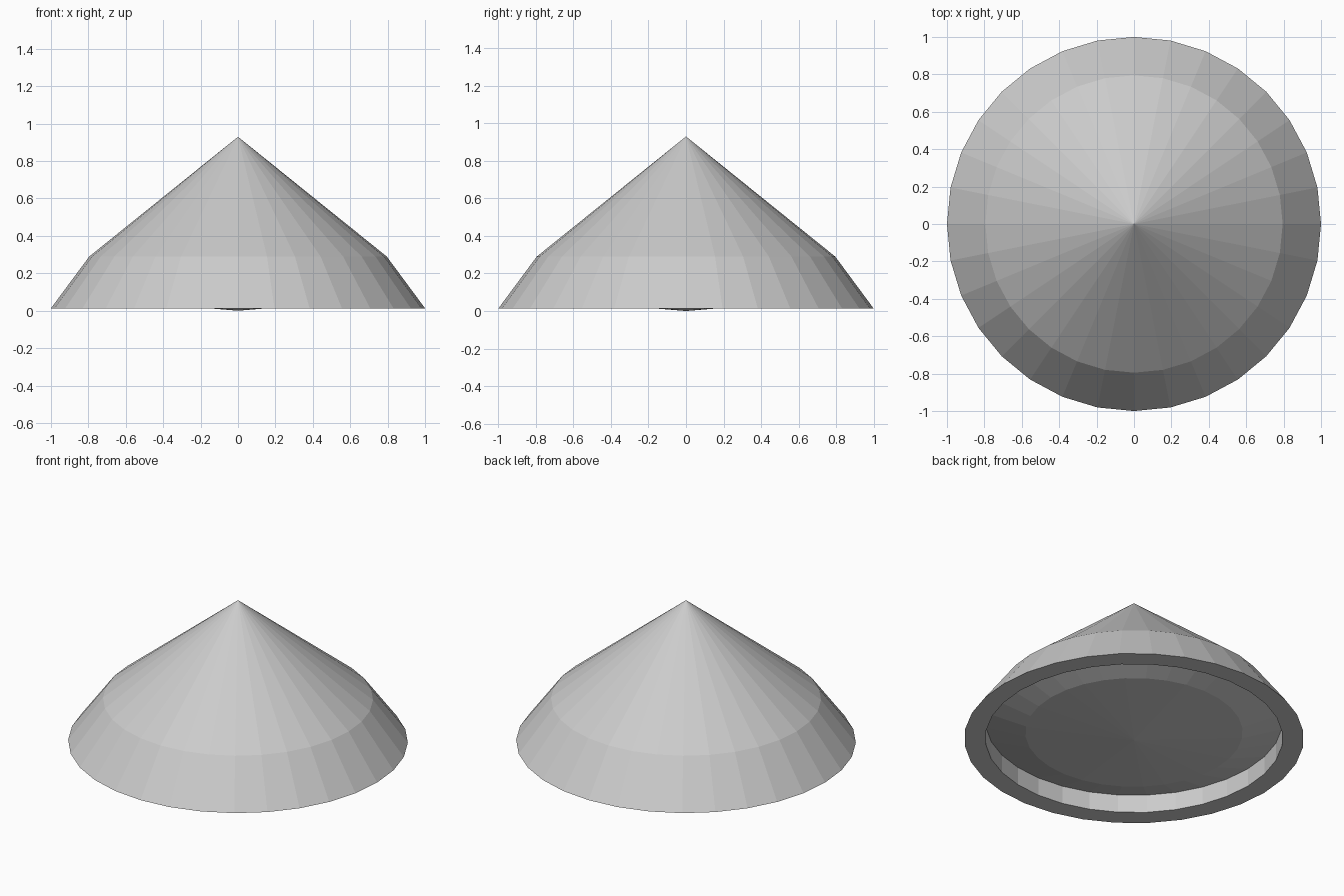
import bpy, bmesh
from math import sin, cos, pi

if "Cube" in bpy.data.objects:
    bpy.data.objects.remove(bpy.data.objects["Cube"])

SIDES = 32


def lathe(name, profile):
    """Spin (radius, z) points around z; radius 0 makes a single tip vertex."""
    bm = bmesh.new()
    rings = []
    for r, z in profile:
        if r == 0:
            rings.append([bm.verts.new((0, 0, z))] * SIDES)
        else:
            rings.append([bm.verts.new((r * cos(2 * pi * i / SIDES),
                                        r * sin(2 * pi * i / SIDES), z))
                          for i in range(SIDES)])
    for a, b in zip(rings, rings[1:]):
        for i in range(SIDES):
            j = (i + 1) % SIDES
            corners = list(dict.fromkeys((a[i], a[j], b[j], b[i])))
            bm.faces.new(corners)
    bmesh.ops.recalc_face_normals(bm, faces=bm.faces)
    mesh = bpy.data.meshes.new(name)
    bm.to_mesh(mesh)
    bm.free()
    obj = bpy.data.objects.new(name, mesh)
    bpy.context.collection.objects.link(obj)
    return obj


# Conical hat: tip, shoulder, rim, recess wall, sagging underside
lathe("conical_hat", [
    (0, 0.93), (0.795, 0.29), (1.0, 0.013),
    (0.875, 0.013), (0.875, 0.13), (0.64, 0.053), (0, 0.0),
])
